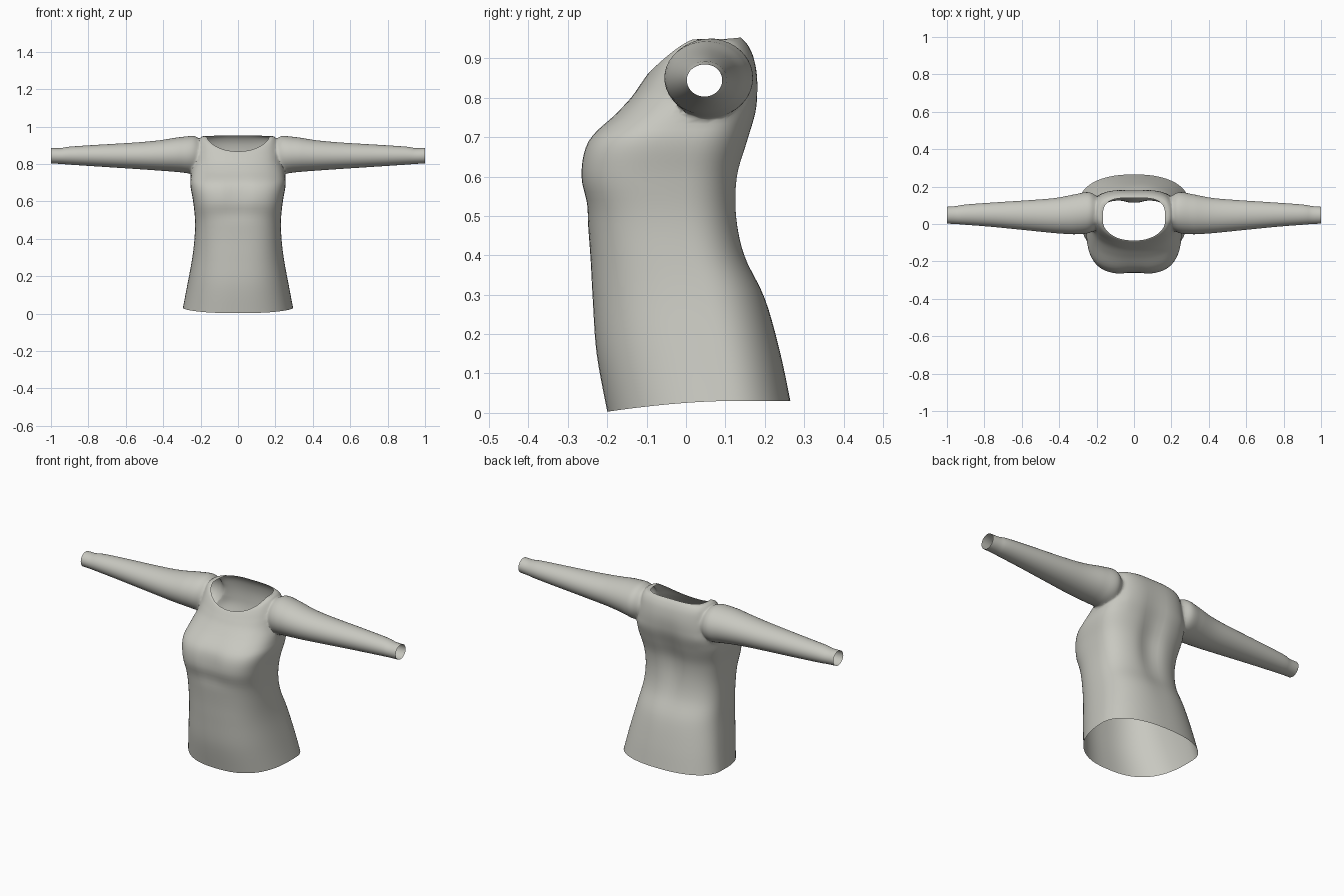
import bpy, bmesh, math
from mathutils import Vector

if "Cube" in bpy.data.objects:
    bpy.data.objects.remove(bpy.data.objects["Cube"])

fabric = bpy.data.materials.new("warm_grey_fabric")
fabric.diffuse_color = (0.58, 0.58, 0.53, 1)
fabric.use_nodes = True
fabric.node_tree.nodes["Principled BSDF"].inputs["Base Color"].default_value = fabric.diffuse_color


def spline(keys, steps):
    """Catmull-Rom interpolation through rows of parameters."""
    out = []
    for i in range(len(keys) - 1):
        p = [keys[max(0, min(len(keys) - 1, i + k))] for k in (-1, 0, 1, 2)]
        for s in range(steps):
            t = s / steps
            out.append([0.5 * (2 * b + (c - a) * t + (2 * a - 5 * b + 4 * c - d) * t * t
                               + (3 * b - a - 3 * c + d) * t ** 3) for a, b, c, d in zip(*p)])
    return out + [list(keys[-1])]


def loft(name, rings):
    """Closed tube through rings; end caps carry material index 1."""
    bm = bmesh.new()
    loops = [[bm.verts.new(p) for p in r] for r in rings]
    n = len(rings[0])
    for a, b in zip(loops, loops[1:]):
        for i in range(n):
            bm.faces.new((a[i], a[(i + 1) % n], b[(i + 1) % n], b[i]))
    for lp in (loops[0], loops[-1]):
        mid = bm.verts.new(sum((v.co for v in lp), Vector()) / n)
        for i in range(n):
            bm.faces.new((lp[i], lp[(i + 1) % n], mid)).material_index = 1
    bmesh.ops.recalc_face_normals(bm, faces=bm.faces)
    me = bpy.data.meshes.new(name)
    bm.to_mesh(me)
    bm.free()
    me.materials.append(fabric)
    me.materials.append(fabric)
    ob = bpy.data.objects.new(name, me)
    bpy.context.collection.objects.link(ob)
    return ob


def bump(d, w):
    return math.exp(-(d / w) ** 2)


def torso_ring(hw, yf, yc, yb, zf, zs, zb, nf, nb, count=72):
    pts = []
    for i in range(count):
        a = 2 * math.pi * (i + 0.5) / count
        c, s = math.cos(a), math.sin(a)
        n, ye, ze = (nf, yf, zf) if s < 0 else (nb, yb, zb)
        x = hw * math.copysign(abs(c) ** (2 / n), c)
        k = abs(s) ** (2 / n)
        y = yc + (ye - yc) * k
        z = zs + (ze - zs) * abs(s) ** 1.3
        if s < 0:   # valley between and below the bust
            y += k * (0.014 * bump(x, 0.045) * bump(z - 0.64, 0.08)
                      + 0.006 * bump(x, 0.15) * bump(z - 0.54, 0.04))
        else:       # spine groove
            y -= k * 0.022 * bump(x, 0.06) * bump(z - 0.6, 0.2)
        pts.append((x, y, z))
    return pts


# Torso: half width, front y, widest y, back y, front/side/back z, roundness front/back
body = [
    (.295, -.200, .10, .265, .003, .03, .03, 2.5, 2.3),
    (.272, -.227, .08, .240, .15, .15, .15, 2.5, 2.3),
    (.246, -.237, .04, .202, .29, .29, .29, 2.6, 2.4),
    (.233, -.243, .00, .153, .40, .40, .40, 2.7, 2.5),
    (.230, -.252, -.02, .134, .50, .50, .50, 2.9, 2.6),
    (.240, -.268, -.02, .136, .60, .60, .60, 3.3, 2.7),
    (.255, -.249, .00, .160, .69, .69, .69, 3.2, 2.8),
    (.250, -.178, .03, .179, .76, .76, .76, 2.7, 3.0),
    (.236, -.140, .04, .184, .80, .81, .81, 2.5, 3.0),
    (.226, -.117, .04, .182, .832, .87, .86, 2.3, 3.0),
    (.212, -.101, .04, .172, .855, .925, .905, 2.2, 3.1),
    (.192, -.093, .03, .157, .865, .950, .935, 2.1, 3.3),
    (.167, -.088, .02, .140, .868, .947, .953, 2.1, 3.5),
]
shirt = loft("shirt", [torso_ring(*r) for r in spline(body, 5)])

# Sleeves: x, front y, back y, bottom z, top z
sleeve = [
    (.17, .00, .12, .79, .900),
    (.22, -.040, .165, .755, .947),
    (.26, -.054, .172, .748, .951),
    (.32, -.055, .158, .757, .943),
    (.42, -.049, .139, .765, .927),
    (.55, -.036, .128, .774, .915),
    (.75, -.016, .115, .787, .903),
    (.90, -.004, .104, .797, .893),
    (.95, .000, .096, .801, .885),
    (1.0, .002, .092, .803, .886),
]
for side in (-1, 1):
    rings = []
    for x, y0, y1, z0, z1 in spline(sleeve, 4):
        rings.append([(side * x, (y0 + y1) / 2 + (y1 - y0) / 2 * math.cos(t),
                       (z0 + z1) / 2 + (z1 - z0) / 2 * math.sin(t))
                      for t in (2 * math.pi * i / 40 for i in range(40))])
    arm = loft("sleeve", rings)
    mod = shirt.modifiers.new("join_sleeve", 'BOOLEAN')
    mod.operation, mod.solver, mod.object = 'UNION', 'EXACT', arm
    mod.material_mode = 'INDEX'
    bpy.context.view_layer.objects.active = shirt
    bpy.ops.object.modifier_apply(modifier=mod.name)
    bpy.data.objects.remove(arm)

# Open the neck, hem and cuffs, then soften the armhole seams
bm = bmesh.new()
bm.from_mesh(shirt.data)
bmesh.ops.delete(bm, geom=[f for f in bm.faces if f.material_index == 1], context='FACES')
bmesh.ops.remove_doubles(bm, verts=bm.verts, dist=0.002)
for _ in range(5):
    seam = [v for v in bm.verts if not v.is_boundary
            and 0.18 < abs(v.co.x) < 0.31 and v.co.z > 0.71]
    bmesh.ops.smooth_vert(bm, verts=seam, factor=0.5,
                          use_axis_x=True, use_axis_y=True, use_axis_z=True)
bm.to_mesh(shirt.data)
bm.free()
shirt.data.materials.pop(index=1)

bpy.ops.object.select_all(action='DESELECT')
shirt.select_set(True)
bpy.context.view_layer.objects.active = shirt
bpy.ops.object.shade_smooth_by_angle(angle=math.radians(60))
